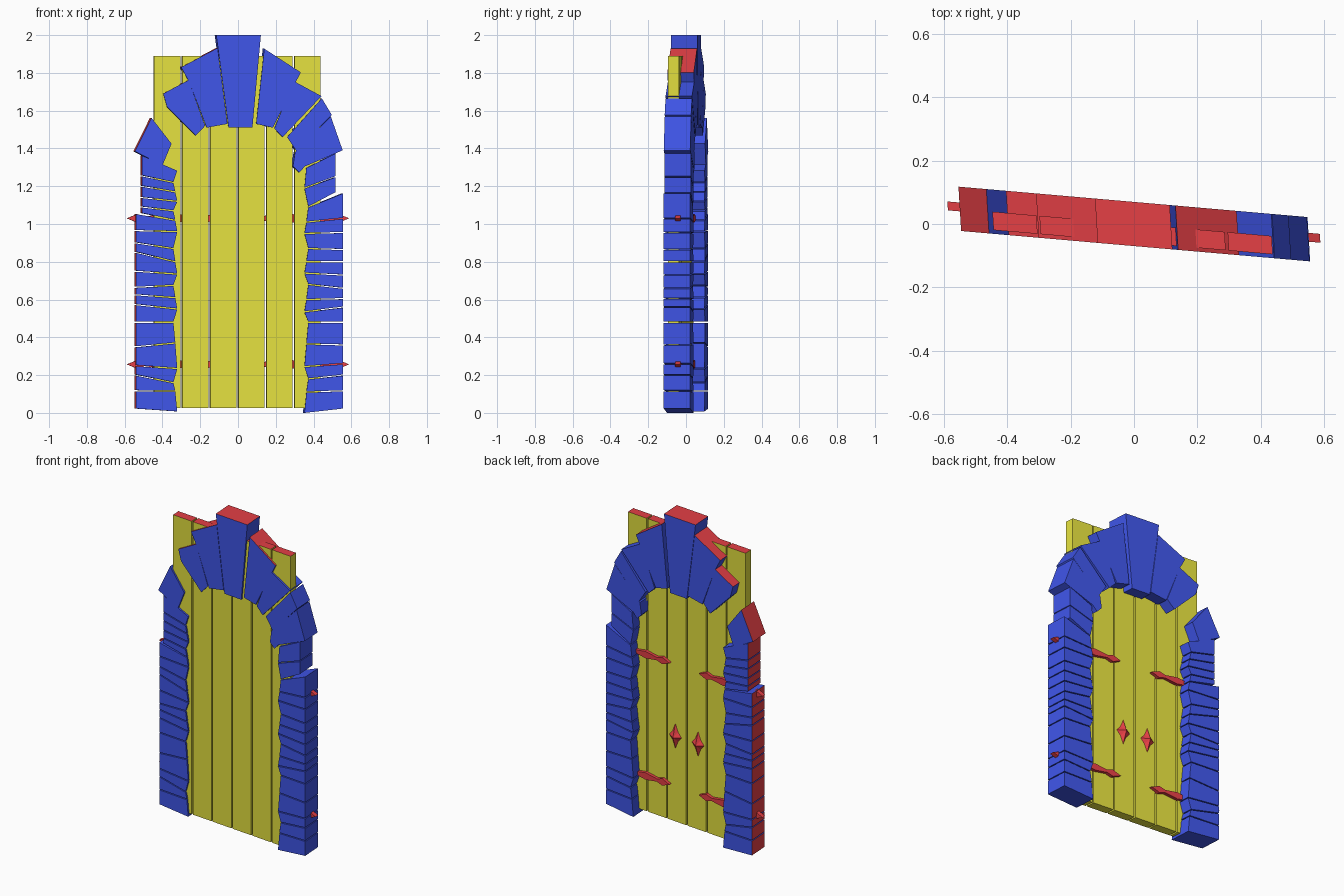
import bpy, bmesh
from mathutils import Matrix

if "Cube" in bpy.data.objects:
    bpy.data.objects.remove(bpy.data.objects["Cube"])


def material(name, color):
    m = bpy.data.materials.new(name)
    m.diffuse_color = (*color, 1)
    m.use_nodes = True
    m.node_tree.nodes["Principled BSDF"].inputs["Base Color"].default_value = m.diffuse_color
    return m


STONE = material("stone", (0.05, 0.09, 0.80))
WOOD = material("wood", (0.78, 0.75, 0.05))
IRON = material("iron", (0.78, 0.05, 0.06))

# The whole door stands slightly skewed in plan
SKEW = Matrix(((1, -0.06, 0), (-0.087, 1, 0), (0, 0, 1)))


def finish(name, bm, mats):
    bmesh.ops.recalc_face_normals(bm, faces=bm.faces)
    for v in bm.verts:
        v.co = SKEW @ v.co
    me = bpy.data.meshes.new(name)
    bm.to_mesh(me)
    bm.free()
    for m in mats:
        me.materials.append(m)
    ob = bpy.data.objects.new(name, me)
    bpy.context.collection.objects.link(ob)
    return ob


def prism(bm, pts, y0, y1, red_edge=None):
    """Extrude an x/z outline from y0 to y1; one side may use material 1."""
    a = [bm.verts.new((x, y0, z)) for x, z in pts]
    b = [bm.verts.new((x, y1, z)) for x, z in pts]
    bm.faces.new(a)
    bm.faces.new(b[::-1])
    n = len(pts)
    for i in range(n):
        j = (i + 1) % n
        f = bm.faces.new((a[j], a[i], b[i], b[j]))
        if i == red_edge:
            f.material_index = 1


# Planks
bm = bmesh.new()
for i in range(6):
    x = -0.447 + i * 0.1485
    prism(bm, [(x, 1.89), (x + 0.139, 1.89), (x + 0.139, 0.025), (x, 0.025)],
          -0.058, 0.0, 0)
finish("door_planks", bm, (WOOD, IRON))

# Arch stones: first edge of each outline is the outer edge
arch = [
    ("keystone", [(-0.119, 2.0), (0.117, 2.0), (0.072, 1.51), (-0.054, 1.51)], 0),
    ("arch_stone_left_1", [(-0.305, 1.83), (-0.112, 1.932), (-0.06, 1.53), (-0.17, 1.51),
                           (-0.262, 1.75)], 0),
    ("arch_stone_left_2", [(-0.40, 1.69), (-0.266, 1.762), (-0.178, 1.52), (-0.228, 1.468),
                           (-0.38, 1.62)], 0),
    ("arch_stone_left_3", [(-0.55, 1.385), (-0.462, 1.562), (-0.356, 1.425), (-0.404, 1.31)], 0),
    ("arch_stone_right_1", [(0.135, 1.928), (0.328, 1.803), (0.18, 1.51), (0.092, 1.53)], 0),
    ("arch_stone_right_2", [(0.29, 1.757), (0.438, 1.677), (0.232, 1.46), (0.188, 1.505)], None),
    ("arch_stone_right_3", [(0.44, 1.665), (0.492, 1.578), (0.306, 1.385), (0.256, 1.46)], None),
    ("arch_stone_right_4", [(0.487, 1.57), (0.55, 1.39), (0.35, 1.305), (0.32, 1.272),
                            (0.287, 1.305), (0.298, 1.38)], None),
]
for name, pts, red in arch:
    bm = bmesh.new()
    prism(bm, pts, -0.07, 0.07, red)
    finish(name, bm, (STONE, IRON))

# Jamb stones: (outer z, inner z) of every joint
left = [(0.02, 0.008), (0.117, 0.115), (0.20, 0.16), (0.25, 0.235), (0.35, 0.37), (0.48, 0.48),
        (0.573, 0.55), (0.625, 0.61), (0.665, 0.675), (0.75, 0.735), (0.85, 0.80), (0.90, 0.87),
        (0.965, 0.96), (1.055, 1.02), (1.09, 1.07), (1.14, 1.12), (1.20, 1.17), (1.255, 1.22),
        (1.365, 1.285)]
right = [(0.02, 0.0), (0.117, 0.11), (0.20, 0.18), (0.26, 0.245), (0.36, 0.365), (0.48, 0.48),
         (0.56, 0.535), (0.605, 0.60), (0.66, 0.68), (0.73, 0.74), (0.80, 0.80), (0.865, 0.87),
         (0.955, 0.95), (1.03, 1.01), (1.165, 1.09), (1.25, 1.19), (1.375, 1.30)]


def jamb(name, side, joints, x_out, x_in, z_step, x_step, red):
    bm = bmesh.new()
    gap = 0.003
    for i, ((o0, i0), (o1, i1)) in enumerate(zip(joints, joints[1:])):
        outer = x_step if o0 >= z_step else x_out
        w0 = x_in + 0.01 * (i % 3 - 1)
        w1 = x_in + 0.01 * ((i + 1) % 3 - 1)
        prism(bm, [(side * outer, o0 + gap), (side * outer, o1 - gap),
                   (side * w1, i1 - gap), (side * w0, i0 + (gap if i else 0))],
              -0.07, 0.07, 0 if red else None)
    finish(name, bm, (STONE, IRON))


jamb("left_jamb_stones", -1, left, 0.543, 0.336, 1.05, 0.512, True)
jamb("right_jamb_stones", 1, right, 0.552, 0.358, 1.16, 0.511, False)

# Hinge straps, pointed at both ends
half = [(0.11, 0), (0.165, 0.022), (0.205, 0.009), (0.29, 0.022), (0.35, 0.012),
        (0.41, 0.022), (0.495, 0.009), (0.535, 0.022), (0.588, 0)]
for side, word in ((-1, "left"), (1, "right")):
    for z, level in ((1.03, "upper"), (0.257, "lower")):
        bm = bmesh.new()
        outline = half + [(x, -h) for x, h in half[-2:0:-1]]
        prism(bm, [(side * x, z + h) for x, h in outline], -0.008, 0.02)
        finish(f"{word}_{level}_hinge", bm, (IRON,))

# Diamond handles: four-pointed stars with a raised centre
for side, word in ((-1, "left"), (1, "right")):
    bm = bmesh.new()
    cx, cz = -0.007 + side * 0.085, 0.57
    star = [(0, 0.08), (0.02, 0.03), (0.046, 0), (0.02, -0.03),
            (0, -0.08), (-0.02, -0.03), (-0.046, 0), (-0.02, 0.03)]
    rim = [bm.verts.new((cx + x, 0.002, cz + z)) for x, z in star]
    tip = bm.verts.new((cx, 0.03, cz))
    bm.faces.new(rim)
    for k in range(8):
        bm.faces.new((rim[k], rim[(k + 1) % 8], tip))
    finish(f"{word}_handle", bm, (IRON,))
